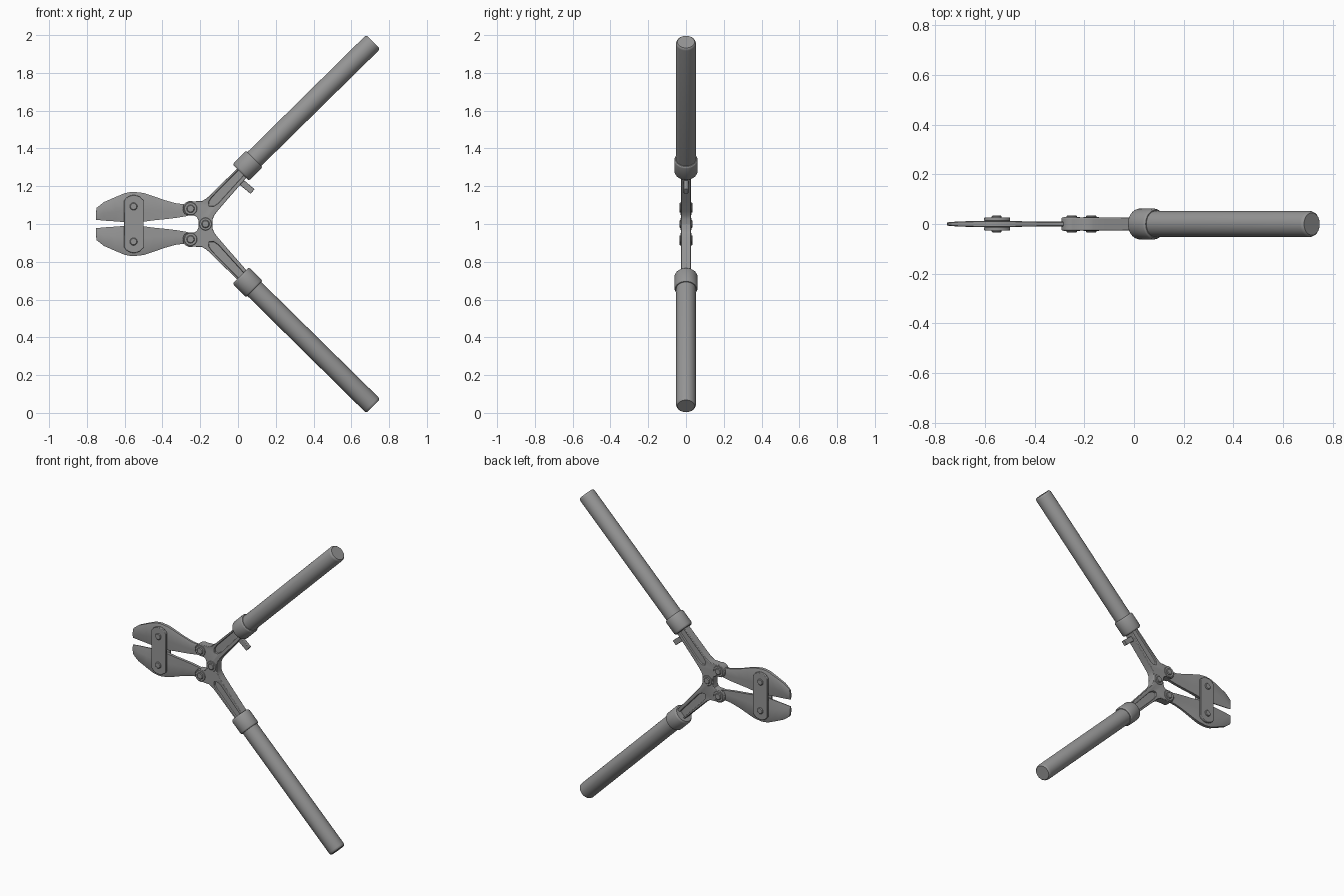
import bpy, bmesh, math
from mathutils import Vector, Matrix

if "Cube" in bpy.data.objects:
    bpy.data.objects.remove(bpy.data.objects["Cube"])

steel = bpy.data.materials.new("grey steel")
steel.diffuse_color = (0.3, 0.3, 0.3, 1)
steel.use_nodes = True
steel.node_tree.nodes["Principled BSDF"].inputs["Base Color"].default_value = steel.diffuse_color


def finish(bm, name, s=1, bevel=0, smooth=True):
    """Turn a bmesh into an object; s = -1 mirrors it about z = 1."""
    for v in bm.verts:
        v.co.z = 1 + s * (v.co.z - 1)
    bmesh.ops.recalc_face_normals(bm, faces=bm.faces)
    me = bpy.data.meshes.new(name)
    bm.to_mesh(me)
    bm.free()
    me.materials.append(steel)
    ob = bpy.data.objects.new(name, me)
    bpy.context.collection.objects.link(ob)
    if smooth:
        bpy.ops.object.select_all(action='DESELECT')
        ob.select_set(True)
        bpy.context.view_layer.objects.active = ob
        bpy.ops.object.shade_smooth_by_angle(angle=math.radians(35))
    if bevel:
        m = ob.modifiers.new("bevel", 'BEVEL')
        m.width, m.segments, m.limit_method = bevel, 2, 'ANGLE'
        m.angle_limit = math.radians(50)
    return ob


def bridge(bm, rings):
    """Skin closed vertex rings and cap both ends."""
    rings = [[bm.verts.new(p) for p in r] for r in rings]
    for a, b in zip(rings, rings[1:]):
        for i in range(len(a)):
            j = (i + 1) % len(a)
            bm.faces.new((a[i], a[j], b[j], b[i]))
    bm.faces.new(rings[0])
    bm.faces.new(rings[-1])


def slab(bm, pts, y0, y1):
    bridge(bm, [[(x, y, z) for x, z in pts] for y in (y0, y1)])


def arc(cx, cz, r, a0, a1, n=12):
    angs = [math.radians(a0 + (a1 - a0) * i / n) for i in range(n + 1)]
    return [(cx + r * math.cos(a), cz + r * math.sin(a)) for a in angs]


def lathe(name, profile, origin, direction, s=1):
    """Revolve (distance, radius) pairs about an axis."""
    d = Vector(direction).normalized()
    u = Vector((0, 1, 0)) if abs(d.y) < 0.9 else Vector((1, 0, 0))
    w = d.cross(u)
    o = Vector(origin)
    n = 32
    bm = bmesh.new()
    bridge(bm, [[o + d * t + (u * math.cos(k * math.tau / n) + w * math.sin(k * math.tau / n)) * r
                 for k in range(n)] for t, r in profile])
    return finish(bm, name, s)


def bolt(name, x, z, boss, y_boss, head, y_head, s=1):
    """Round boss with a smaller chamfered head on both faces."""
    c = 0.004
    half = [(y_head, head - c), (y_head - c, head), (y_boss, head), (y_boss, boss - c), (y_boss - c, boss)]
    lathe(name, [(-y, r) for y, r in half] + [(y, r) for y, r in reversed(half)], (x, 0, z), (0, 1, 0), s)


AXIS = Vector((0.667, 0, 0.657)).normalized()
COLLAR = Vector((0.05, 0, 1.308))

# Jaw stations: x, inner edge z, outer edge z, half thickness, edge half thickness
JAW = [(-0.752, 1.022, 1.064, 0.006, 0.002), (-0.748, 1.022, 1.086, 0.007, 0.002),
       (-0.71, 1.018, 1.116, 0.010, 0.002), (-0.65, 1.014, 1.142, 0.012, 0.003),
       (-0.60, 1.010, 1.163, 0.013, 0.004), (-0.575, 1.008, 1.168, 0.013, 0.008),
       (-0.55, 1.008, 1.170, 0.013, 0.010), (-0.50, 1.012, 1.164, 0.013, 0.010),
       (-0.45, 1.019, 1.148, 0.011, 0.009), (-0.39, 1.025, 1.127, 0.010, 0.009),
       (-0.33, 1.032, 1.110, 0.010, 0.009), (-0.28, 1.040, 1.104, 0.010, 0.009),
       (-0.24, 1.050, 1.104, 0.010, 0.009)]

for s, side in ((1, "upper"), (-1, "lower")):
    # Cutting jaw
    bm = bmesh.new()
    rings = []
    for x, lo, hi, t, e in JAW:
        mid = lo + 0.4 * (hi - lo)
        rings.append([(x, -e, lo), (x, e, lo), (x, t, mid), (x, t, hi - 0.006), (x, t - 0.003, hi),
                      (x, 0.003 - t, hi), (x, -t, hi - 0.006), (x, -t, mid)])
    bridge(bm, rings)
    finish(bm, side + "_jaw", s)

    # Forged arm with jaw lobe, hub lobe and shank
    outline = arc(-0.251, 1.081, 0.041, 70, 235) + [(-0.232, 1.045), (-0.217, 1.036), (-0.21, 1.02)]
    outline += arc(-0.172, 1.0, 0.037, 180, 355)
    outline += [(-0.134, 1.025), (-0.126, 1.045), (-0.11, 1.067), (-0.05, 1.137), (0.065, 1.268),
                (0.02, 1.318), (-0.12, 1.18), (-0.165, 1.137), (-0.19, 1.122), (-0.215, 1.121)]
    bm = bmesh.new()
    slab(bm, outline, -0.0255, 0.0255)
    arm = finish(bm, side + "_arm", s)

    # Long tapered pocket on both faces of the shank
    a = Vector((-0.142, 0, 1.106))
    b = COLLAR
    nrm = Vector((-AXIS.z, 0, AXIS.x))
    pocket = [a + nrm * 0.018, a - AXIS * 0.016, a - nrm * 0.018, a - nrm * 0.024 + AXIS * 0.03,
              b - nrm * 0.019, b + nrm * 0.019, a + nrm * 0.024 + AXIS * 0.03]
    pts = [(p.x, p.z) for p in pocket]
    bm = bmesh.new()
    slab(bm, pts, -0.04, -0.012)
    slab(bm, pts, 0.012, 0.04)
    cutter = finish(bm, side + "_pocket_cutter", s, smooth=False)
    cutter.hide_render = True
    cutter.hide_set(True)
    m = arm.modifiers.new("pocket", 'BOOLEAN')
    m.operation, m.object, m.solver = 'DIFFERENCE', cutter, 'EXACT'
    m = arm.modifiers.new("bevel", 'BEVEL')
    m.width, m.segments, m.limit_method = 0.003, 2, 'ANGLE'
    m.angle_limit = math.radians(50)

    # Collar, then the long tubular grip
    lathe(side + "_collar", [(-0.05, 0.042), (-0.05, 0.054), (-0.046, 0.059), (-0.038, 0.062),
                             (0.042, 0.062), (0.048, 0.060), (0.051, 0.056), (0.051, 0.045)], COLLAR, AXIS, s)
    lathe(side + "_grip", [(0.03, 0.052), (0.921, 0.0525), (0.930, 0.050), (0.935, 0.045)], COLLAR, AXIS, s)

    # Jaw bolt and plate rivet
    bolt(side + "_arm_bolt", -0.251, 1.081, 0.036, 0.028, 0.021, 0.035, s)
    bolt(side + "_plate_rivet", -0.553, 1.093, 0.024, 0.027, 0.020, 0.034, s)

bolt("centre_bolt", -0.172, 1.0, 0.035, 0.028, 0.021, 0.035)

# Link plates on both faces of the jaws
link = arc(-0.551, 1.093, 0.060, 30, 150) + arc(-0.551, 0.907, 0.060, 210, 330)
link = [(max(-0.61, min(-0.492, x)), z) for x, z in link]
for y0, y1, name in ((-0.027, -0.012, "front_link_plate"), (0.012, 0.027, "back_link_plate")):
    bm = bmesh.new()
    slab(bm, link, y0, y1)
    finish(bm, name, bevel=0.003)

# Stop peg on the inner side of the upper arm
d = Vector((0.76, 0, -0.65)).normalized()
n = Vector((-d.z, 0, d.x))
start, end = Vector((-0.01, 0, 1.245)), Vector((0.077, 0, 1.172))
bm = bmesh.new()
slab(bm, [(p.x, p.z) for p in (start + n * 0.017, start - n * 0.017, end - n * 0.016, end + n * 0.016)],
     -0.012, 0.012)
finish(bm, "stop_peg", bevel=0.003)
